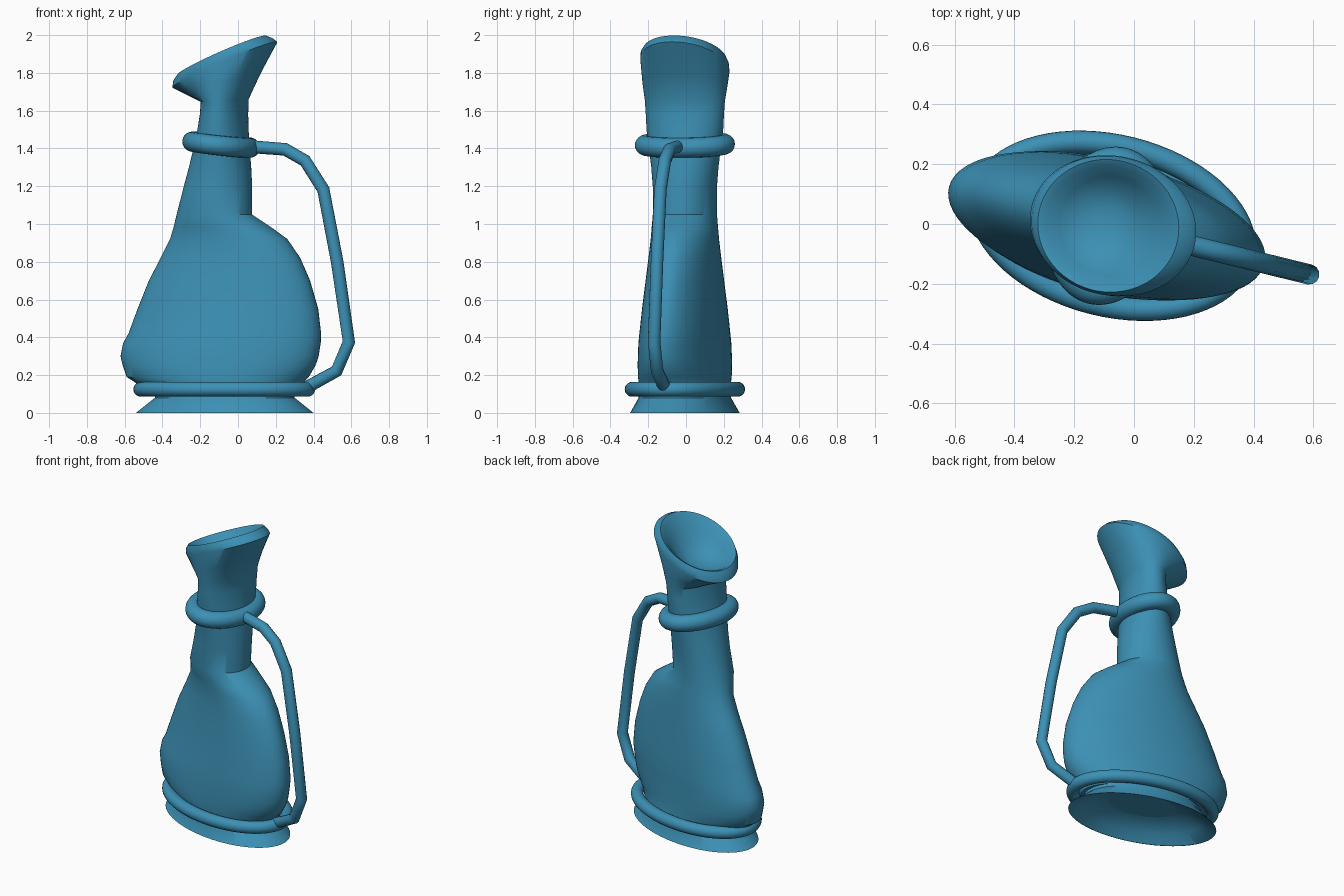
import bpy, bmesh, math

if "Cube" in bpy.data.objects:
    bpy.data.objects.remove(bpy.data.objects["Cube"])

YAW = math.radians(-14)
C, S = math.cos(YAW), math.sin(YAW)
YC = -0.006
N = 72

mat = bpy.data.materials.new("blue_glaze")
mat.diffuse_color = (0.045, 0.28, 0.46, 1)
mat.use_nodes = True
mat.node_tree.nodes["Principled BSDF"].inputs["Base Color"].default_value = mat.diffuse_color


def axes(x0, x1, yh):
    """Semi-axes of the yawed ellipse that fills the given x and y extents."""
    xh = (x1 - x0) / 2
    total, diff = xh * xh + yh * yh, (xh * xh - yh * yh) / math.cos(2 * YAW)
    return math.sqrt((total + diff) / 2), math.sqrt((total - diff) / 2)


def section(x0, z0, x1, z1, yh):
    """Elliptical section, tilted from z0 at the left to z1 at the right."""
    a, b = axes(x0, x1, yh)
    pts = []
    for i in range(N):
        t = 2 * math.pi * i / N
        u, v = a * math.cos(t), b * math.sin(t)
        z = (z0 + z1) / 2 + (z1 - z0) / 2 * math.cos(t)
        pts.append(((x0 + x1) / 2 + u * C - v * S, YC + u * S + v * C, z))
    return pts


def finish(obj, angle):
    obj.data.materials.append(mat)
    bpy.ops.object.select_all(action='DESELECT')
    obj.select_set(True)
    bpy.context.view_layer.objects.active = obj
    bpy.ops.object.shade_smooth_by_angle(angle=math.radians(angle))


def loft(name, loops, closed=False, angle=35):
    bm = bmesh.new()
    rows = [[bm.verts.new(p) for p in loop] for loop in loops]
    n = len(rows[0])
    pairs = list(zip(rows, rows[1:])) + ([(rows[-1], rows[0])] if closed else [])
    for r, q in pairs:
        for i in range(n):
            j = (i + 1) % n
            bm.faces.new((r[i], r[j], q[j], q[i]))
    if not closed:
        for end in (rows[0][::-1], rows[-1]):
            bm.faces.new(end)
    bmesh.ops.recalc_face_normals(bm, faces=bm.faces)
    mesh = bpy.data.meshes.new(name)
    bm.to_mesh(mesh)
    bm.free()
    obj = bpy.data.objects.new(name, mesh)
    bpy.context.collection.objects.link(obj)
    finish(obj, angle)


def band(name, x0, z0, x1, z1, yh, r):
    """Elliptical torus; the extents are those of the tube's centre line."""
    loops = []
    a, b = axes(x0, x1, yh)
    for k in range(20):
        p = 2 * math.pi * k / 20
        o, dz = r * math.cos(p), r * math.sin(p)
        loop = []
        for i in range(N):
            t = 2 * math.pi * i / N
            u, v = (a + o) * math.cos(t), (b + o) * math.sin(t)
            z = (z0 + z1) / 2 + (z1 - z0) / 2 * math.cos(t) + dz
            loop.append(((x0 + x1) / 2 + u * C - v * S, YC + u * S + v * C, z))
        loops.append(loop)
    loft(name, loops, closed=True, angle=60)


# Body and neck: z, left x, right x, half depth
body = [
    (0.10, -0.48, 0.32, 0.24), (0.165, -0.55, 0.35, 0.245),
    (0.19, -0.59, 0.375, 0.248), (0.25, -0.61, 0.41, 0.25),
    (0.30, -0.622, 0.427, 0.249), (0.37, -0.608, 0.438, 0.246),
    (0.42, -0.58, 0.44, 0.241), (0.55, -0.532, 0.425, 0.227),
    (0.70, -0.472, 0.382, 0.208), (0.82, -0.41, 0.33, 0.193),
    (0.92, -0.36, 0.262, 0.181), (0.98, -0.342, 0.18, 0.176),
    (1.05, -0.325, 0.075, 0.17), (1.20, -0.287, 0.075, 0.17),
    (1.30, -0.26, 0.07, 0.178), (1.40, -0.236, 0.062, 0.19),
    (1.50, -0.215, 0.056, 0.203), (1.58, -0.202, 0.054, 0.207),
]
loops = [section(x0, z, x1, z, yh) for z, x0, x1, yh in body]
# Slanted pouring mouth, then the bowl inside it
for s in [(-0.197, 1.645, 0.056, 1.66, 0.212), (-0.27, 1.682, 0.12, 1.80, 0.225),
          (-0.348, 1.72, 0.208, 1.965, 0.236), (-0.343, 1.755, 0.188, 1.983, 0.234),
          (-0.322, 1.787, 0.15, 1.998, 0.222), (-0.298, 1.782, 0.128, 1.975, 0.20),
          (-0.25, 1.755, 0.08, 1.90, 0.165), (-0.20, 1.738, 0.03, 1.825, 0.12),
          (-0.14, 1.735, -0.03, 1.765, 0.06)]:
    loops.append(section(*s))
loft("jug_body", loops)

# Flared foot, hollow underneath
foot = [(0.11, -0.15, 0.01, 0.05), (0.095, -0.36, 0.22, 0.17), (0.05, -0.45, 0.31, 0.24),
        (0.0, -0.535, 0.395, 0.287), (0.0, -0.54, 0.40, 0.29),
        (0.08, -0.44, 0.30, 0.245), (0.13, -0.44, 0.30, 0.245)]
loft("foot", [section(x0, z, x1, z, yh) for z, x0, x1, yh in foot])

# Rings
band("base_ring", -0.515, 0.125, 0.37, 0.125, 0.28, 0.039)
band("neck_ring", -0.242, 1.437, 0.064, 1.403, 0.212, 0.053)

# Handle
path = [(0.06, 1.41), (0.25, 1.395), (0.355, 1.335), (0.452, 1.182),
        (0.525, 0.80), (0.587, 0.375), (0.522, 0.222), (0.34, 0.122)]
curve = bpy.data.curves.new("handle", 'CURVE')
curve.dimensions = '3D'
curve.bevel_depth = 0.034
curve.bevel_resolution = 4
curve.use_fill_caps = True
spline = curve.splines.new('POLY')
spline.points.add(len(path) - 1)
for pt, (x, z) in zip(spline.points, path):
    pt.co = (x, -0.025 - 0.245 * x, z, 1)
handle = bpy.data.objects.new("handle", curve)
bpy.context.collection.objects.link(handle)
bpy.ops.object.select_all(action='DESELECT')
handle.select_set(True)
bpy.context.view_layer.objects.active = handle
bpy.ops.object.convert(target='MESH')
finish(bpy.context.view_layer.objects.active, 40)
